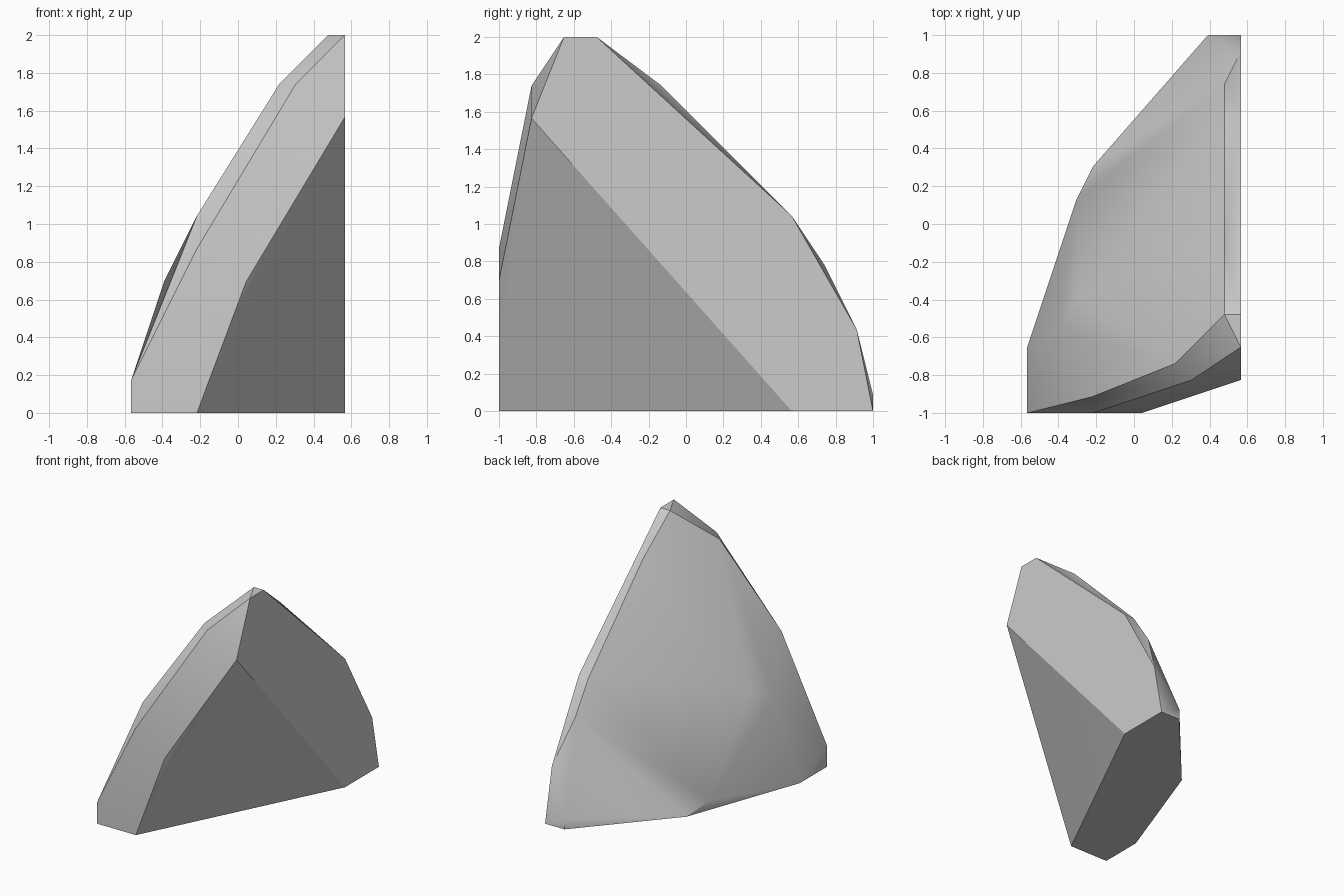
import bpy
import bmesh
import math
from mathutils import Vector

# Remove the default object
default_cube = bpy.data.objects.get("Cube")
if default_cube:
    bpy.data.objects.remove(default_cube, do_unlink=True)

# Stone material
stone = bpy.data.materials.new("grey_stone")
stone.use_nodes = True
stone_colour = (0.60, 0.60, 0.60, 1.0)
stone.diffuse_color = stone_colour
stone_shader = stone.node_tree.nodes["Principled BSDF"]
stone_shader.inputs["Base Color"].default_value = stone_colour
stone_shader.inputs["Roughness"].default_value = 0.9

# Corner points of the boulder, in steps of a coarse grid
STEP = 2 / 23
ORIGIN = Vector((-6.5, -11.5, 0))

footprint = [(0, 0, 0), (4, 0, 0), (13, 18, 0), (13, 23, 0),
             (11, 23, 0), (4, 15, 0), (0, 4, 0)]
peak = [(13, 4, 23), (13, 6, 23), (12, 6, 23)]
front_ridge = [(0, 0, 2), (4, 0, 10), (10, 2, 20), (4, 1, 12), (9, 3, 20)]
undercut = [(7, 0, 8), (13, 2, 18)]
side_rim = [(13, 18, 12), (13, 22, 5), (12, 10, 20), (12, 18, 12), (12, 20, 9)]
rounded_back = [(2, 5, 8), (3, 7, 9), (3, 13, 1), (11, 23, 1)]


def chipped_rock(name, groups, material):
    """Wrap the corner points in a faceted shell with soft shallow edges."""
    bm = bmesh.new()
    for group in groups:
        for corner in group:
            bm.verts.new((Vector(corner) + ORIGIN) * STEP)
    bmesh.ops.convex_hull(bm, input=bm.verts[:])

    # Merge triangles that lie in one flat facet
    bmesh.ops.dissolve_limit(bm, angle_limit=math.radians(1),
                             verts=bm.verts[:], edges=bm.edges[:])
    bmesh.ops.recalc_face_normals(bm, faces=bm.faces[:])

    mesh = bpy.data.meshes.new(name)
    bm.to_mesh(mesh)
    bm.free()
    mesh.materials.append(material)
    rock = bpy.data.objects.new(name, mesh)
    bpy.context.collection.objects.link(rock)

    # Smooth the gentle slopes, keep the chipped edges crisp
    bpy.ops.object.select_all(action="DESELECT")
    rock.select_set(True)
    bpy.context.view_layer.objects.active = rock
    bpy.ops.object.shade_smooth_by_angle(angle=math.radians(31))


chipped_rock("boulder", [footprint, peak, front_ridge, undercut,
                         side_rim, rounded_back], stone)
